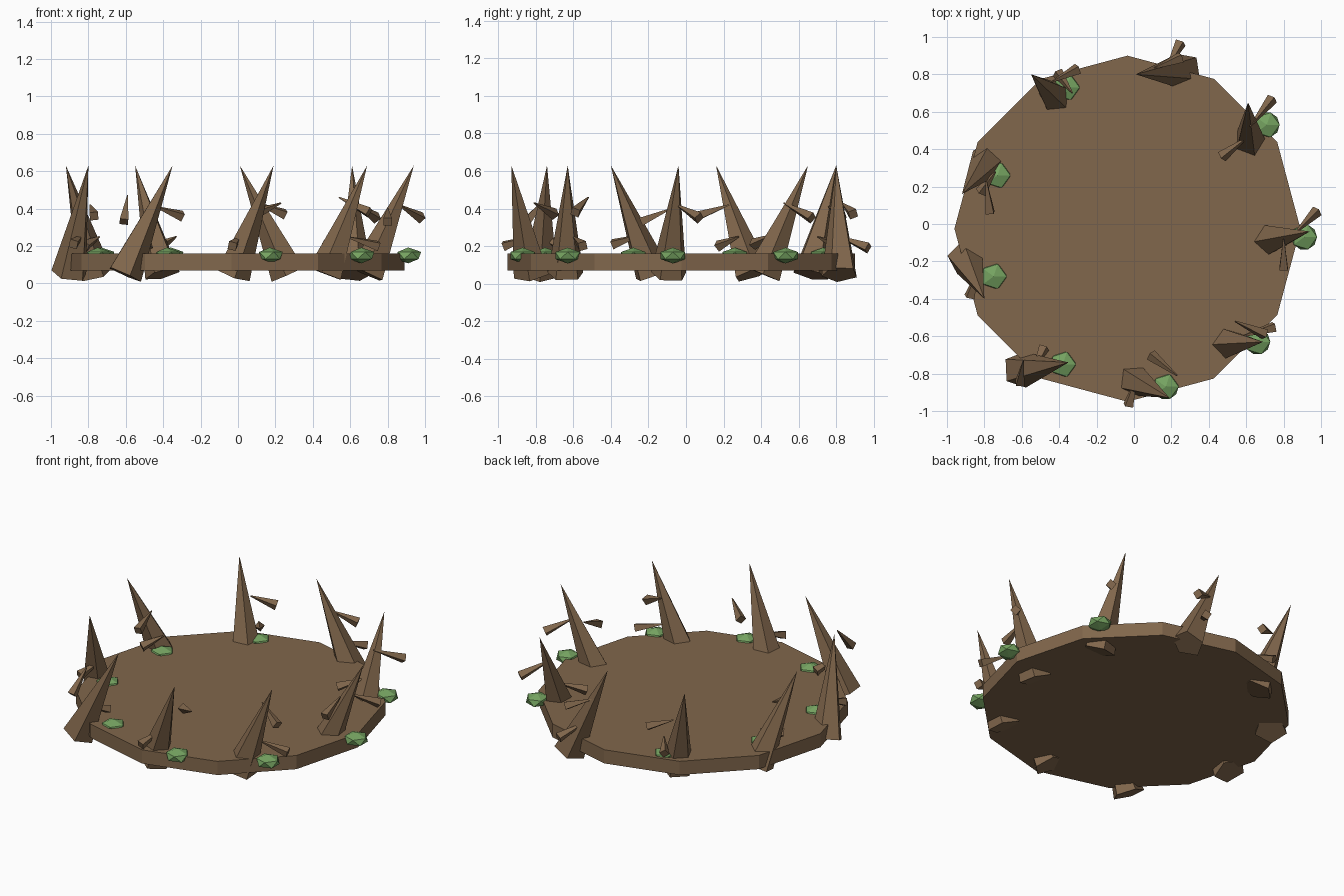
import bpy, bmesh
from math import cos, sin, tau, radians
from mathutils import Vector

cube = bpy.data.objects.get("Cube")
if cube:
    bpy.data.objects.remove(cube, do_unlink=True)


def material(name, rgb):
    mat = bpy.data.materials.new(name)
    mat.use_nodes = True
    mat.diffuse_color = (*rgb, 1)
    mat.node_tree.nodes["Principled BSDF"].inputs["Base Color"].default_value = (*rgb, 1)
    return mat


brown = material("bark_brown", (0.22, 0.135, 0.072))
green = material("leaf_green", (0.18, 0.37, 0.12))


def add_object(name, bm, mat):
    bmesh.ops.recalc_face_normals(bm, faces=bm.faces)
    mesh = bpy.data.meshes.new(name)
    bm.to_mesh(mesh)
    bm.free()
    mesh.materials.append(mat)
    obj = bpy.data.objects.new(name, mesh)
    bpy.context.collection.objects.link(obj)
    return obj


def spike(name, start, end, r1, r2, sides, phase=0):
    """Flat-sided taper between two points; a zero end radius makes a point."""
    start, end = Vector(start), Vector(end)
    turn = Vector((0, 0, 1)).rotation_difference(end - start)
    bm = bmesh.new()

    def ring(centre, r):
        angles = [radians(phase) + tau * i / sides for i in range(sides)]
        return [bm.verts.new(centre + turn @ Vector((r * cos(a), r * sin(a), 0)))
                for a in angles]

    low = ring(start, r1)
    bm.faces.new(low)
    if r2:
        high = ring(end, r2)
        bm.faces.new(high)
    else:
        tip = bm.verts.new(end)
    for i in range(sides):
        j = (i + 1) % sides
        top = [high[j], high[i]] if r2 else [tip]
        bm.faces.new([low[i], low[j]] + top)
    return add_object(name, bm, brown)


# Round twelve-sided floor
spike("floor_disc", (-0.035, -0.025, 0.07), (-0.035, -0.025, 0.16), 0.925, 0.925, 12)

# Leaning thorns: base x, y, tip x, y, turn of the base
thorns = [
    (0.69, -0.09, 0.94, -0.04, 188),
    (0.62, 0.41, 0.61, 0.65, 0),
    (0.27, 0.82, 0.01, 0.80, 45),
    (-0.40, 0.66, -0.55, 0.80, 27),
    (-0.77, 0.35, -0.92, 0.16, 12),
    (-0.90, -0.18, -0.80, -0.40, 100),
    (-0.61, -0.78, -0.35, -0.74, 146),
    (-0.03, -0.82, 0.19, -0.93, 135),
    (0.47, -0.64, 0.69, -0.63, 40),
]
for i, (bx, by, tx, ty, turn) in enumerate(thorns, 1):
    spike(f"thorn_{i}", (bx, by, 0.05), (tx, ty, 0.63), 0.1, 0, 5, turn)

# Twigs, widening away from the thorns: thick end, then thin end
twigs = [
    ((0.98, 0.07, 0.35), (0.86, -0.05, 0.42)),
    ((0.80, -0.24, 0.33), (0.80, -0.08, 0.40)),
    ((0.74, 0.67, 0.35), (0.62, 0.52, 0.43)),
    ((0.47, 0.36, 0.21), (0.60, 0.46, 0.26)),
    ((0.25, 0.97, 0.19), (0.17, 0.82, 0.25)),
    ((0.25, 0.89, 0.37), (0.10, 0.83, 0.43)),
    ((-0.41, 0.81, 0.20), (-0.33, 0.70, 0.25)),
    ((-0.30, 0.83, 0.36), (-0.44, 0.76, 0.41)),
    ((-0.77, 0.06, 0.36), (-0.79, 0.23, 0.42)),
    ((-0.82, 0.17, 0.20), (-0.74, 0.28, 0.25)),
    ((-0.88, -0.39, 0.21), (-0.83, -0.24, 0.26)),
    ((-0.48, -0.66, 0.20), (-0.54, -0.79, 0.25)),
    ((-0.61, -0.85, 0.33), (-0.59, -0.73, 0.47)),
    ((-0.03, -0.97, 0.20), (0.01, -0.83, 0.25)),
    ((0.09, -0.70, 0.37), (0.23, -0.81, 0.43)),
    ((0.70, -0.59, 0.38), (0.54, -0.52, 0.46)),
    ((0.75, -0.55, 0.20), (0.58, -0.60, 0.25)),
]
for i, (thick, thin) in enumerate(twigs, 1):
    spike(f"twig_{i}", thick, thin, 0.032, 0.004, 4, 45)

# Faceted, flattened leaf clumps around the rim
clumps = [(0.91, -0.07), (0.71, 0.53), (-0.36, 0.73), (-0.73, 0.26),
          (-0.75, -0.28), (-0.38, -0.75), (0.17, -0.87), (0.66, -0.63)]
for i, (x, y) in enumerate(clumps, 1):
    bm = bmesh.new()
    bmesh.ops.create_icosphere(bm, subdivisions=1, radius=0.077)
    bmesh.ops.scale(bm, vec=(1, 1, 0.55), verts=bm.verts)
    bmesh.ops.translate(bm, vec=(x, y, 0.15), verts=bm.verts)
    add_object(f"leaf_clump_{i}", bm, green)
